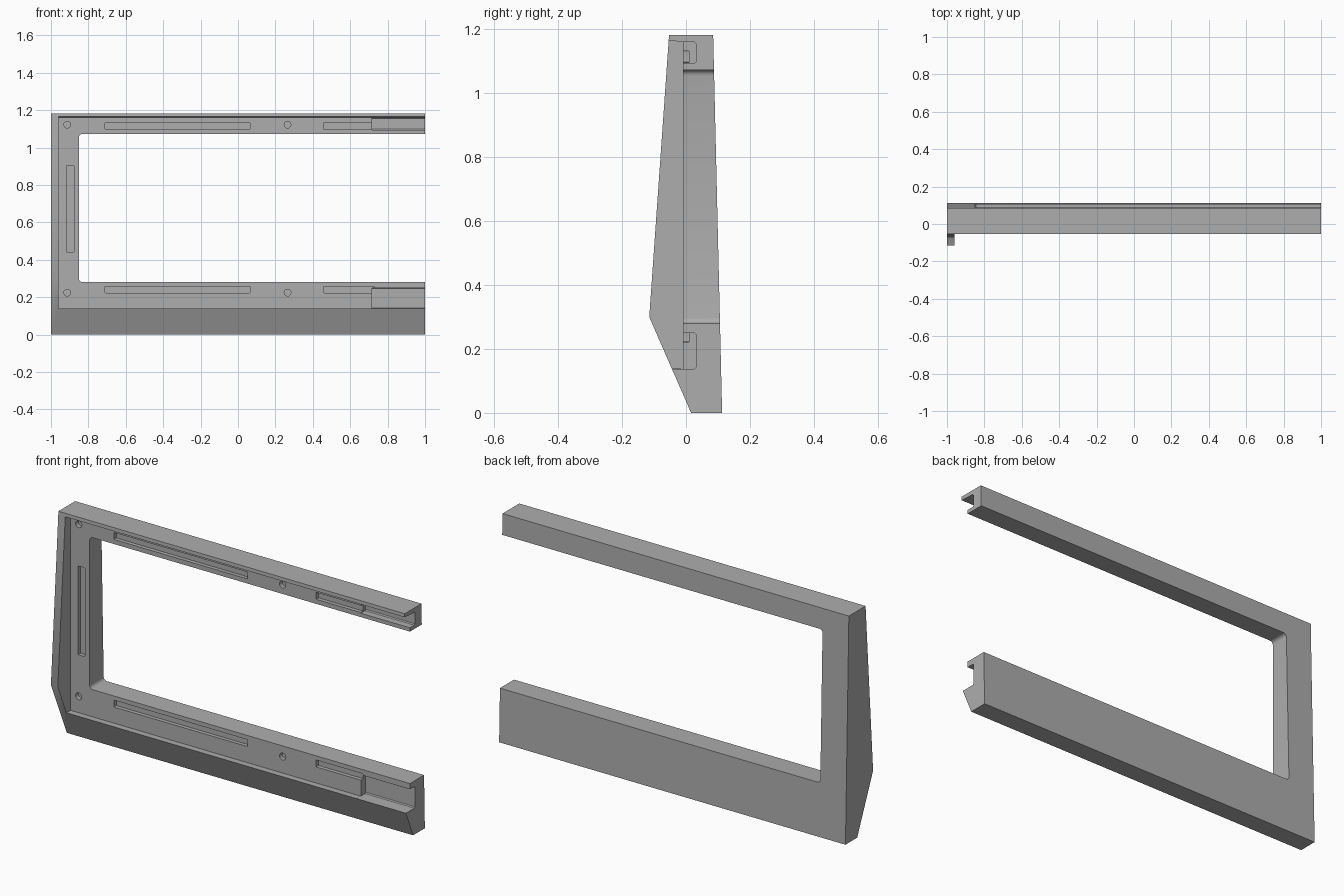
import bpy, bmesh, math
from mathutils import Vector

cube = bpy.data.objects.get("Cube")
if cube:
    bpy.data.objects.remove(cube, do_unlink=True)

grey = bpy.data.materials.new("mid grey")
grey.use_nodes = True
colour = (0.42, 0.42, 0.42, 1)
grey.diffuse_color = colour
grey.node_tree.nodes["Principled BSDF"].inputs["Base Color"].default_value = colour


def prism(name, points, direction):
    """Extrude a closed outline of 3D points along a direction."""
    bm = bmesh.new()
    face = bm.faces.new([bm.verts.new(p) for p in points])
    new = bmesh.ops.extrude_face_region(bm, geom=[face])["geom"]
    bmesh.ops.translate(bm, vec=Vector(direction),
                        verts=[g for g in new if isinstance(g, bmesh.types.BMVert)])
    bmesh.ops.recalc_face_normals(bm, faces=bm.faces)
    mesh = bpy.data.meshes.new(name)
    bm.to_mesh(mesh)
    bm.free()
    mesh.materials.append(grey)
    obj = bpy.data.objects.new(name, mesh)
    bpy.context.collection.objects.link(obj)
    return obj


def side_prism(name, profile, x0, x1):
    return prism(name, [(x0, y, z) for y, z in profile], (x1 - x0, 0, 0))


def front_box(name, x0, x1, z0, z1, y0, y1, radius=0.003):
    """Rounded rectangle seen from the front, cut from y0 to y1."""
    points = []
    for i, (x, z) in enumerate([(x1 - radius, z1 - radius), (x0 + radius, z1 - radius),
                                (x0 + radius, z0 + radius), (x1 - radius, z0 + radius)]):
        for step in range(5):
            a = math.radians(90) * (i + step / 4)
            points.append((x + radius * math.cos(a), y0, z + radius * math.sin(a)))
    return prism(name, points, (0, y1 - y0, 0))


def cut(target, cutter):
    mod = target.modifiers.new("cut", "BOOLEAN")
    mod.operation = "DIFFERENCE"
    mod.solver = "EXACT"
    mod.object = cutter
    bpy.context.view_layer.objects.active = target
    bpy.ops.object.modifier_apply(modifier=mod.name)
    bpy.data.objects.remove(cutter, do_unlink=True)


# Solid casing with a wedge-shaped side profile
frame = side_prism("bracket_frame", [(0.016, 0), (0.113, 0), (0.085, 1.183),
                                     (-0.053, 1.183), (-0.115, 0.3)], -1, 1)

# Front recess, leaving the end wall, top lip and lower ledge
FLOOR = -0.01
cut(frame, side_prism("recess", [(-0.2, 0.142), (FLOOR, 0.138), (FLOOR, 1.161),
                                 (-0.2, 1.178)], -0.96, 1.1))

# Open window through the whole casing
cut(frame, front_box("window", -0.85, 1.2, 0.28, 1.073, -0.3, 0.3, 0.018))

# Deeper pockets at the open ends of both arms
for z0, z1 in [(0.138, 0.25), (1.093, 1.161)]:
    cut(frame, side_prism("pocket", [(-0.04, z0), (0.026, z0), (0.031, z0 + 0.005),
                                     (0.031, z1 - 0.005), (0.026, z1), (-0.04, z1)],
                          0.716, 1.1))

# Shallow slots and round screw holes in the recess floor
for z in (0.24, 1.115):
    for x0, x1 in [(-0.71, 0.063), (0.458, 0.73)]:
        cut(frame, front_box("slot", x0, x1, z - 0.018, z + 0.018, -0.03, 0.01))
for z in (0.224, 1.122):
    for x in (-0.913, 0.265):
        cut(frame, front_box("hole", x - 0.018, x + 0.018, z - 0.018, z + 0.018,
                             -0.03, 0.012, 0.0179))
cut(frame, front_box("side_slot", -0.917, -0.878, 0.44, 0.903, -0.03, 0.01))

# Smooth the rounded corners while keeping edges crisp
bpy.ops.object.select_all(action="DESELECT")
frame.select_set(True)
bpy.context.view_layer.objects.active = frame
bpy.ops.object.shade_smooth_by_angle(angle=math.radians(30))
